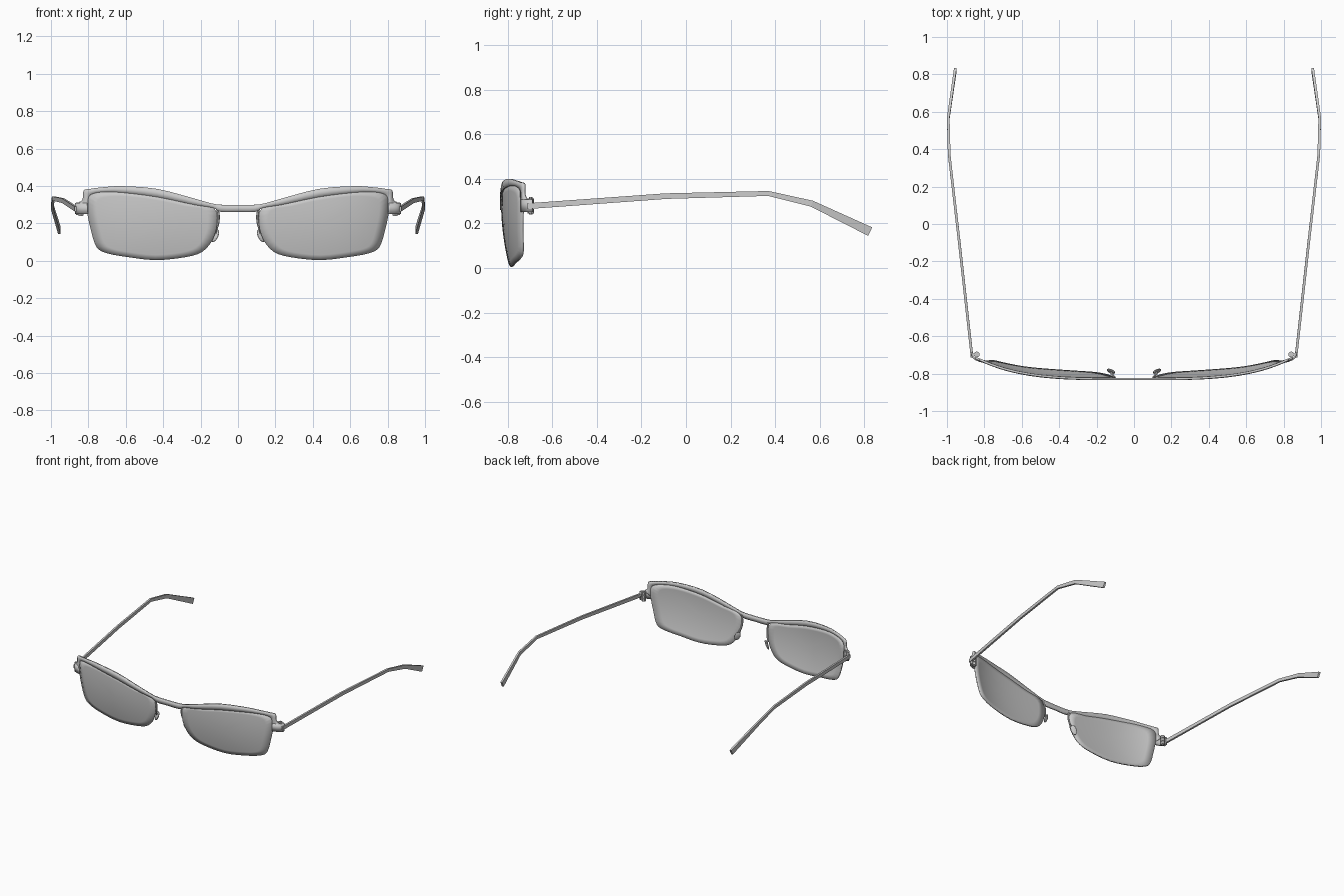
import bpy, bmesh, math
from mathutils import Vector, Matrix

if "Cube" in bpy.data.objects:
    bpy.data.objects.remove(bpy.data.objects["Cube"])


def front_y(x, z):
    """Wrapped, slightly tilted surface the front and lenses follow."""
    return -0.829 + 0.22 * x ** 4 + 0.038 * ((0.3 - z) / 0.3) ** 2


def spline(pts, n, closed=False):
    """Catmull-Rom through points, n samples per span."""
    P = [Vector(p) for p in pts]
    m = len(P)
    get = (lambda i: P[i % m]) if closed else (lambda i: P[max(0, min(m - 1, i))])
    out = []
    for i in range(m if closed else m - 1):
        a, b, c, d = (get(i + k) for k in (-1, 0, 1, 2))
        for s in range(n):
            t = s / n
            out.append(0.5 * (2 * b + (c - a) * t + (2 * a - 5 * b + 4 * c - d) * t * t
                              + (3 * b - a - 3 * c + d) * t ** 3))
    return out if closed else out + [P[-1]]


def finish(name, bm, thick=0, smooth=True):
    """Turn a right-hand part into a mirrored object."""
    bmesh.ops.recalc_face_normals(bm, faces=bm.faces)
    me = bpy.data.meshes.new(name)
    bm.to_mesh(me)
    bm.free()
    ob = bpy.data.objects.new(name, me)
    bpy.context.collection.objects.link(ob)
    if smooth:
        bpy.ops.object.select_all(action='DESELECT')
        ob.select_set(True)
        bpy.context.view_layer.objects.active = ob
        bpy.ops.object.shade_smooth_by_angle(angle=math.radians(30))
    mir = ob.modifiers.new("mirror", 'MIRROR')
    mir.merge_threshold = 0.0005
    if thick:
        sol = ob.modifiers.new("thickness", 'SOLIDIFY')
        sol.thickness = thick
        sol.offset = 0
    return ob


def loft(name, rings, closed, thick=0, caps=False, smooth=True):
    bm = bmesh.new()
    vs = [[bm.verts.new(p) for p in r] for r in rings]
    k = len(rings[0])
    for a, b in zip(vs, vs[1:]):
        for j in range(k if closed else k - 1):
            bm.faces.new((a[j], a[(j + 1) % k], b[(j + 1) % k], b[j]))
    if caps:
        bm.faces.new(vs[0])
        bm.faces.new(vs[-1])
    return finish(name, bm, thick, smooth)


# lenses: concentric rings draped on the wrapped surface
outline = spline([(.13, .285), (.26, .310), (.42, .345), (.60, .369), (.71, .372), (.795, .352),
                  (.807, .28), (.786, .17), (.755, .075), (.70, .042), (.60, .023), (.44, .005),
                  (.28, .021), (.19, .05), (.135, .115), (.112, .20)], 3, True)
cen = Vector((.45, .19))
rings = []
for s in (1, .85, .7, .55, .4, .25, .1):
    ring = [cen + (p - cen) * s for p in outline]
    rings.append([(p.x, front_y(p.x, p.y) + .004, p.y) for p in ring])
bm = bmesh.new()
vs = [[bm.verts.new(p) for p in r] for r in rings]
n = len(outline)
for a, b in zip(vs, vs[1:]):
    for j in range(n):
        bm.faces.new((a[j], a[(j + 1) % n], b[(j + 1) % n], b[j]))
bm.faces.new(vs[-1])
finish("lenses", bm, 0.010)

# brow bar with bridge: paired upper and lower edge points
pairs = [(0, .298, 0, .262), (.09, .300, .092, .262), (.14, .307, .135, .284), (.23, .332, .235, .300),
         (.43, .384, .43, .341), (.62, .399, .61, .364), (.73, .392, .71, .368), (.79, .384, .765, .362),
         (.823, .376, .796, .345), (.828, .33, .802, .31), (.848, .308, .806, .27)]
rows = []
for p in spline(pairs_v := [Vector(q) for q in pairs], 3):
    edge = [Vector((p[0], p[1])).lerp(Vector((p[2], p[3])), t) for t in (0, .5, 1)]
    rows.append([(e.x, front_y(e.x, e.y), e.y) for e in edge])
loft("brow_bar", rows, False, 0.012)

# end lugs wrapping round to the hinges
lug = spline([(.803, front_y(.803, .28)), (.835, -.728), (.858, -.712), (.866, -.688)], 3)
loft("end_lugs", [[(p.x, p.y, .25), (p.x, p.y, .308)] for p in lug], False, 0.011)

# hinge barrels: three stacked knuckles and a pin
bm = bmesh.new()
for z, r, h in ((.254, .015, .021), (.278, .015, .021), (.302, .015, .021), (.278, .008, .078)):
    bmesh.ops.create_cone(bm, cap_ends=True, segments=12, radius1=r, radius2=r, depth=h,
                          matrix=Matrix.Translation((.840, -.697, z)))
for z in (.254, .302):
    bmesh.ops.create_cube(bm, size=1, matrix=Matrix.Translation((.853, -.699, z))
                          @ Matrix.Diagonal((.026, .014, .018, 1)))
finish("hinges", bm)

# temples: flat rectangular bars with a bent, flared tip
path = [((.866, -.712, .277), .013), ((.935, -.09, .322), .0125), ((.988, .37, .334), .011),
        ((.993, .565, .288), .014), ((.955, .826, .163), .021)]
rings = []
for i, (p, h) in enumerate(path):
    a, b = Vector(path[max(0, i - 1)][0]), Vector(path[min(4, i + 1)][0])
    d = (b - a)
    d.x = 0
    d.normalize()
    up = Vector((0, -d.z, d.y)) * h
    side = Vector((.007, 0, 0))
    c = Vector(p)
    rings.append([c + up + side, c + up - side, c - up - side, c - up + side])
loft("temples", rings, True, caps=True, smooth=False)

# nose pad arms curling back from the bridge
arm = spline([(.112, -.824, .285), (.104, -.822, .24), (.108, -.815, .195), (.118, -.803, .165),
              (.122, -.792, .145)], 3)
rings = []
for p in arm:
    rings.append([(p.x + .007 * math.cos(t), p.y + .005 * math.sin(t), p.z)
                  for t in (k * math.pi / 3 for k in range(6))])
loft("nose_pad_arms", rings, True, caps=True)

# nose pads
bm = bmesh.new()
tilt = (Matrix.Translation((.123, -.787, .134)) @ Matrix.Rotation(math.radians(25), 4, 'Y').inverted()
        @ Matrix.Rotation(math.radians(-55), 4, 'Z') @ Matrix.Diagonal((.008, .021, .036, 1)))
bmesh.ops.create_uvsphere(bm, u_segments=14, v_segments=8, radius=1, matrix=tilt)
finish("nose_pads", bm)
